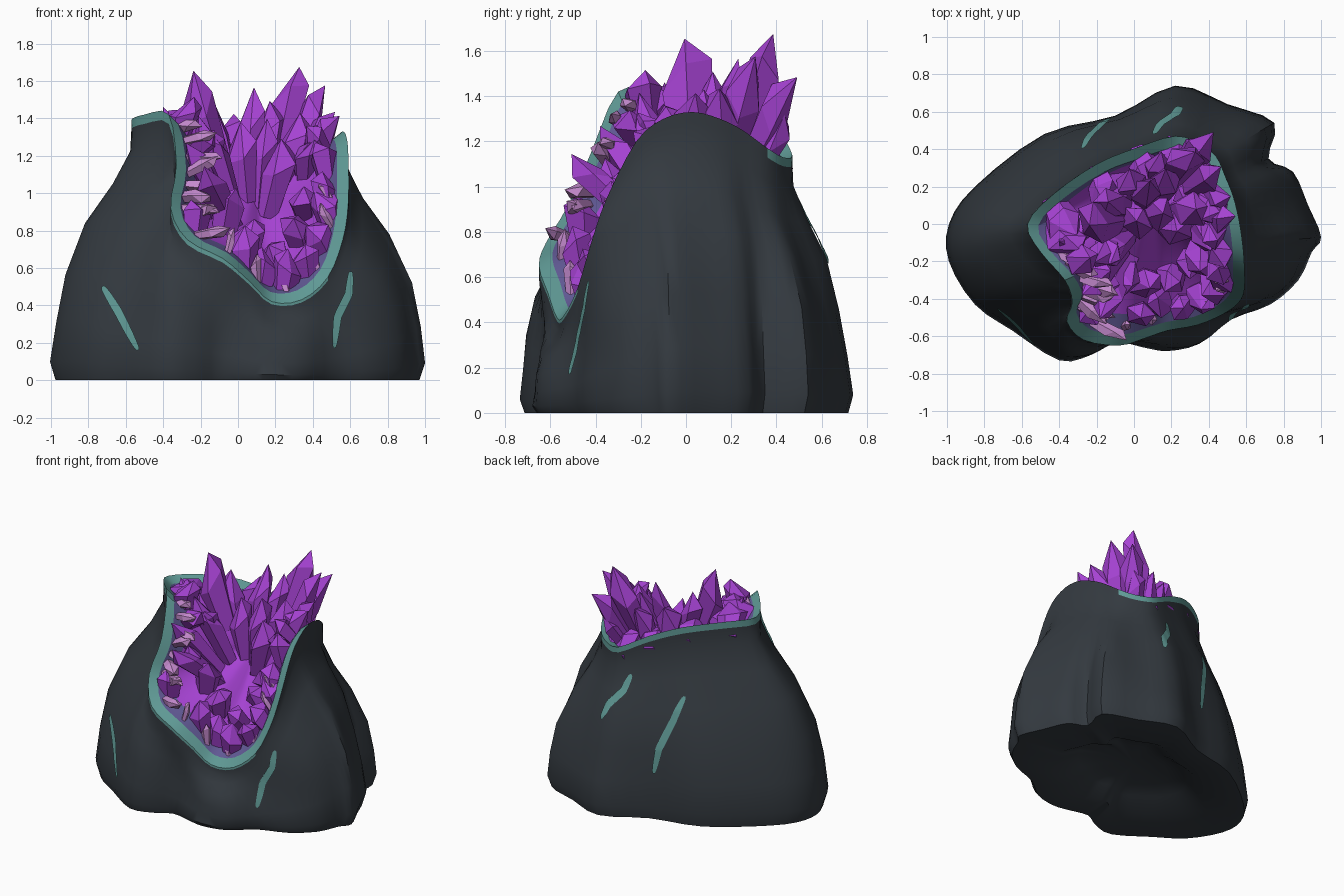
import bpy, bmesh, math, random
from mathutils import Vector as V
from mathutils.bvhtree import BVHTree

if "Cube" in bpy.data.objects:
    bpy.data.objects.remove(bpy.data.objects["Cube"])

random.seed(7)

def mat(name, r, g, b):
    m = bpy.data.materials.new(name)
    m.diffuse_color = (r, g, b, 1)
    m.use_nodes = True
    m.node_tree.nodes["Principled BSDF"].inputs["Base Color"].default_value = m.diffuse_color
    return m

ROCK = mat("charcoal rock", .034, .042, .051)
TEAL = mat("teal vein", .115, .32, .30)
SLATE = mat("slate violet", .12, .10, .30)
PURPLE = mat("purple crystal", .38, .055, .65)
PINK = mat("pale mauve crystal", .57, .26, .63)

def finish(bm, name, mats, smooth=None):
    me = bpy.data.meshes.new(name)
    bm.to_mesh(me)
    for m in mats:
        me.materials.append(m)
    if smooth:
        me.shade_smooth()
        me.set_sharp_from_angle(angle=math.radians(smooth))
    ob = bpy.data.objects.new(name, me)
    bpy.context.collection.objects.link(ob)
    return ob

def loft(rings, mat_of, cap_start=None, cap_end=None):
    """Skin closed rings of points; mat_of(ring index) gives the material slot."""
    bm = bmesh.new()
    vs = [[bm.verts.new(p) for p in r] for r in rings]
    n = len(rings[0])
    for i in range(len(vs) - 1):
        for j in range(n):
            k = (j + 1) % n
            bm.faces.new((vs[i][j], vs[i][k], vs[i+1][k], vs[i+1][j])).material_index = mat_of(i)
    if cap_start:
        c = bm.verts.new(cap_start)
        for j in range(n):
            bm.faces.new((c, vs[0][(j + 1) % n], vs[0][j]))
    if cap_end:
        c = bm.verts.new(cap_end)
        for j in range(n):
            bm.faces.new((vs[-1][j], vs[-1][(j + 1) % n], c)).material_index = mat_of(len(vs))
    bmesh.ops.triangulate(bm, faces=bm.faces)
    return bm

def refine(pts, k):
    """Closed Catmull-Rom resampling, k points per span."""
    out, n = [], len(pts)
    for i in range(n):
        a, b, c, d = (pts[(i + o) % n] for o in (-1, 0, 1, 2))
        for s in range(k):
            t = s / k
            out.append(.5 * (2*b + (c - a)*t + (2*a - 5*b + 4*c - d)*t*t + (3*b - a - 3*c + d)*t**3))
    return out

# Matching columns: base x, y and rim x, y, z, counter-clockwise from +x
COLS = [
    (1, -.07, .58, -.1, 1.3), (.93, .1, .56, .03, 1.33), (.85, .28, .53, .15, 1.3),
    (.72, .35, .49, .25, 1.25), (.75, .54, .44, .36, 1.17), (.5, .64, .35, .43, 1.13),
    (.22, .74, .22, .47, 1.14), (-.1, .58, .02, .41, 1.25), (-.48, .48, -.2, .32, 1.34),
    (-.85, .2, -.43, .16, 1.38), (-.99, 0, -.57, 0, 1.39), (-.99, -.2, -.5, -.15, 1.42),
    (-.85, -.43, -.37, -.3, 1.42), (-.65, -.57, -.33, -.42, 1.15), (-.4, -.73, -.36, -.52, .92),
    (-.23, -.7, -.27, -.62, .75), (-.1, -.63, -.08, -.65, .65), (.05, -.66, .06, -.61, .53),
    (.18, -.68, .18, -.57, .42), (.35, -.64, .34, -.54, .43), (.52, -.51, .48, -.48, .55),
    (.73, -.43, .56, -.42, .75), (.88, -.3, .59, -.35, .95), (.95, -.15, .59, -.22, 1.2)]
base = refine([V((c[0], c[1], 0)) for c in COLS], 3)
rim = refine([V(c[2:]) for c in COLS], 3)
N = len(base)

# Rock: hollowed underside, flared flank, teal lip
FLANK = [(.07, 0), (.22, .07), (.4, .2), (.6, .46), (.75, .78), (.88, .99), (.965, 1)]
def flank(s, f):
    ring = []
    for j, (b, r) in enumerate(zip(base, rim)):
        p = b.lerp(r, f)
        p.z = s * r.z
        w = .018 * math.sin(5 * s + j * .55) * math.sin(math.pi * s) ** 2   # lumpy surface
        ring.append(p + V((p.x, p.y, 0)).normalized() * w)
    return ring

FOCUS = V((.1, -.1, .95))
lip = [r + (FOCUS - r).normalized() * .07 for r in rim]
foot = [V((b.x * .97, b.y * .97, 0)) for b in base]
under = [[V((b.x * k, b.y * k, z)) for b in base] for k, z in ((.3, .1), (.45, .07), (.6, 0))]
rings = under + [foot] + [flank(*p) for p in FLANK] + [rim, lip]
last = len(rings) - 2
bm = loft(rings, lambda i: 1 if i >= last - 1 else 0, cap_start=(0, 0, .11))
for f in bm.faces:      # the outer edge of the right wall stays dark
    if f.material_index and f.normal.x > .5 and f.calc_center_median().x > .44:
        f.material_index = 0
rock_tree = BVHTree.FromBMesh(bm)
finish(bm, "rock_shell", [ROCK, TEAL], 40)

# Crystal bed: slate band under the lip, then a shallow purple bowl
FLOOR = V((.1, .14, 1.04))
OPEN = V((0, -.5, .87)).normalized()
def bowl(u, j):
    return lip[j].lerp(FLOOR, u) - OPEN * .06 * math.sin(math.pi * min(1, u * 1.3))
bed = [lip] + [[bowl(u, j) for j in range(N)] for u in (.13, .35, .6, .82)]
bm = loft(bed, lambda i: 0 if i == 0 else 1, cap_end=FLOOR)
bed_tree = BVHTree.FromBMesh(bm)
finish(bm, "crystal_bed", [SLATE, PURPLE], 30)

def crystal(bm, root, tip, r, sides=5):
    """Faceted shard: slim foot, wide slanted shoulder, off-centre point."""
    axis = tip - root
    q = axis.to_track_quat('Z', 'Y')
    L, spin = axis.length, random.random() * 6.28
    vs = []
    for z, k in ((0, .7), (L * .66, 1)):
        ring = []
        for i in range(sides):
            a = spin + 6.283 * i / sides
            dz = .17 * L * math.cos(a - spin - 1) if z else 0
            ring.append(bm.verts.new(root + q @ V((r*k*math.cos(a), r*k*.85*math.sin(a), z + dz))))
        vs.append(ring)
    peak = bm.verts.new(tip + q @ V((r * random.uniform(-.4, .4), r * random.uniform(-.4, .4), 0)))
    bm.faces.new(vs[0][::-1])
    for i in range(sides):
        k = (i + 1) % sides
        bm.faces.new((vs[0][i], vs[0][k], vs[1][k], vs[1][i]))
        bm.faces.new((vs[1][i], vs[1][k], peak))

def jitter(a):
    return V([random.uniform(-a, a) for _ in range(3)])

# Tall crystals fanning out of the back and sides: tip x, y, z, radius
bm = bmesh.new()
HUB = V((.08, .05, .6))
for x, y, z, r in [
        (.31, .41, 1.67, .1), (.46, .3, 1.58, .09), (.41, .47, 1.5, .085), (.06, .2, 1.57, .085),
        (.18, .26, 1.5, .09), (-.28, 0, 1.64, .12), (-.17, .12, 1.5, .085), (.53, .02, 1.42, .08),
        (.5, .17, 1.44, .085), (.36, .45, 1.32, .07), (-.4, -.1, 1.46, .05), (-.04, .26, 1.43, .09),
        (.14, .06, 1.4, .1), (-.2, -.2, 1.42, .09), (-.28, -.36, 1.28, .09), (.36, .08, 1.42, .1),
        (.27, -.04, 1.28, .1), (0, 0, 1.38, .1), (.14, .36, 1.42, .08), (-.2, -.5, 1.14, .09)]:
    tip = V((x, y, z))
    d = (tip - HUB).normalized()
    hit = bed_tree.ray_cast(tip, -d)[0]
    root = hit - d * .05 if hit else tip - d * .4
    if (tip - root).length > .55:
        root = tip - d * .55
    crystal(bm, root, tip, r)
finish(bm, "tall_crystals", [PURPLE])

# Chunky short crystals lining the bowl
LEFT = range(35, 46)     # left wall columns, kept clearer for the pale spikes
bm = bmesh.new()
for u, step, lean, size in ((.13, 3, -.4, .17), (.36, 5, -.1, .2)):
    for j in range(0, N, step):
        if u < .2 and j in LEFT and j % 2:
            continue
        root = bowl(u + random.uniform(-.03, .04), (j + random.randrange(3)) % N)
        out = (root - FLOOR).normalized()
        d = (OPEN + out * lean + jitter(.3)).normalized()
        L = size * random.uniform(.8, 1.25)
        crystal(bm, root - d * .07, root + d * L, random.uniform(.08, .105), random.choice((5, 6)))
finish(bm, "bowl_crystals", [PURPLE])

# Pale spikes just inside the lip, mostly on the left wall
bm = bmesh.new()
for j in (34, 35, 37, 38, 39, 40, 41, 42, 43, 45, 48, 52, 56, 60, 64, 66, 16, 28):
    root = lip[j].lerp(bowl(.1, j), .5)
    side = V((.9, -.35, .15)) if j in LEFT else (FOCUS - root).normalized() * .8 + OPEN * .8
    d = (side + jitter(.25)).normalized()
    big = 1.15 if j in LEFT else .85
    crystal(bm, root - d * .03, root + d * random.uniform(.13, .18) * big, random.uniform(.033, .045) * big)
finish(bm, "pale_spikes", [PINK])

# Teal veins: thin tapered strips projected onto the flank (x, z paths)
def vein(name, path, side, width=.045):
    bm, rows, steps = bmesh.new(), [], 40
    for i in range(steps + 1):
        t = i / steps * (len(path) - 1)
        k = min(int(t), len(path) - 2)
        a, b = V(path[k]), V(path[k + 1])
        p = a.lerp(b, t - k)
        across = V((a.y - b.y, b.x - a.x)).normalized()
        w = width * (.25 + .75 * max(0, math.sin(math.pi * i / steps)) ** .4)
        row = []
        for o in (-.5, -.25, 0, .25, .5):
            c = p + across * w * o
            hit, nor, *_ = rock_tree.ray_cast(V((c.x, side * 3, c.y)), V((0, -side, 0)))
            if hit:
                row.append(bm.verts.new(hit + nor * .009))
        if len(row) == 5:
            rows.append(row)
    for r, s in zip(rows, rows[1:]):
        for k in range(4):
            bm.faces.new((r[k], r[k+1], s[k+1], s[k]))
    bmesh.ops.recalc_face_normals(bm, faces=bm.faces)
    if sum(f.normal.y for f in bm.faces) * side < 0:
        bmesh.ops.reverse_faces(bm, faces=bm.faces)
    finish(bm, name, [TEAL], 60)

vein("front_left_vein", [(-.72, .5), (-.64, .37), (-.53, .16)], -1)
vein("front_right_vein", [(.6, .58), (.59, .46), (.53, .34), (.51, .17)], -1)
vein("back_right_vein", [(.11, .97), (.14, .86), (.22, .76), (.25, .66)], 1, .05)
vein("back_left_vein", [(-.27, .88), (-.23, .72), (-.16, .52), (-.13, .34)], 1, .05)
